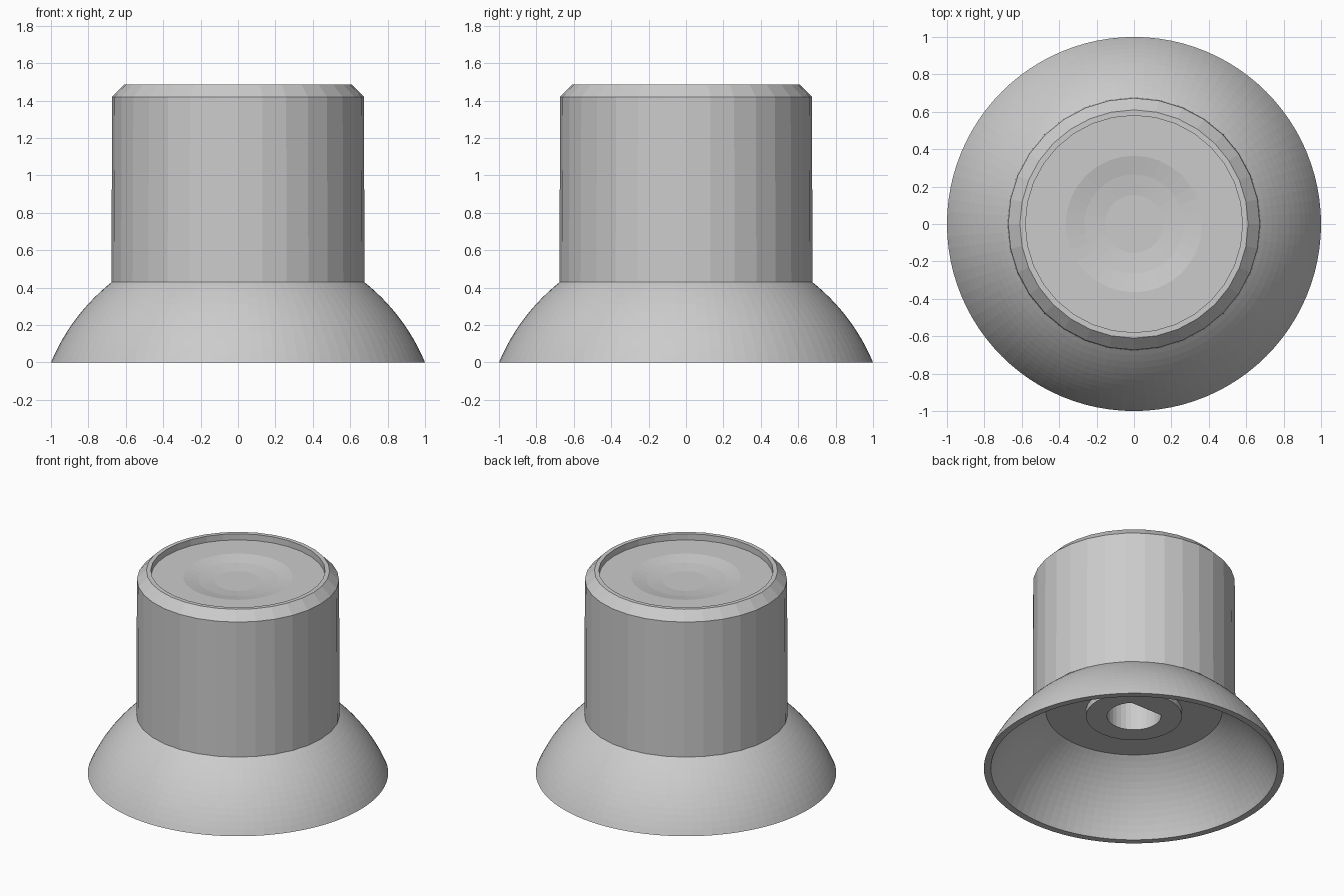
import bpy, bmesh, math

if "Cube" in bpy.data.objects:
    bpy.data.objects.remove(bpy.data.objects["Cube"])

grey = bpy.data.materials.new("light grey plastic")
grey.diffuse_color = (0.6, 0.6, 0.6, 1)
grey.use_nodes = True
grey.node_tree.nodes["Principled BSDF"].inputs["Base Color"].default_value = grey.diffuse_color


def ring(bm, r, z, n, flat=None):
    """Ring of vertices, optionally cut off at y = flat."""
    pts = []
    for i in range(n):
        a = 2 * math.pi * i / n
        y = r * math.sin(a)
        pts.append(bm.verts.new((r * math.cos(a), y if flat is None else min(y, flat), z)))
    return pts


def lathe(name, profile, n, cap=False):
    """Join rings (radius, height[, flat]) into a surface, listed upwards on the outside."""
    bm = bmesh.new()
    rings = [ring(bm, p[0], p[1], n, p[2] if len(p) > 2 else None) for p in profile]
    for a, b in zip(rings, rings[1:]):
        for i in range(n):
            j = (i + 1) % n
            bm.faces.new((a[i], a[j], b[j], b[i]))
    if cap:
        bm.faces.new(rings[-1])
    me = bpy.data.meshes.new(name)
    bm.to_mesh(me)
    bm.free()
    me.materials.append(grey)
    ob = bpy.data.objects.new(name, me)
    bpy.context.collection.objects.link(ob)
    return ob


def arc(r0, r1, rad, zc, steps):
    """Points on a sphere profile centred at height zc, from radius r0 to r1."""
    a0, a1 = math.acos(r0 / rad), math.acos(r1 / rad)
    return [(rad * math.cos(a0 + (a1 - a0) * i / steps),
             zc + rad * math.sin(a0 + (a1 - a0) * i / steps)) for i in range(steps + 1)]


# Flared hollow skirt: ceiling, inner wall, bottom lip, outer wall
inner = arc(0.587, 0.953, 1.041, -0.418, 12)
outer = arc(1.0, 0.665, 1.0838, -0.418, 12)
inner[-1], outer[0] = (0.953, 0), (1.0, 0)
lathe("skirt", [(0.31, inner[0][1])] + inner + outer, 96)

# Faceted grip with chamfered top, raised lip and finger dish
lathe("grip", [(0.677, 0.43), (0.673, 1.42), (0.61, 1.485), (0.58, 1.485),
               (0.58, 1.44), (0.365, 1.44), (0.265, 1.42), (0.155, 1.408)], 32, cap=True)

# Shaft boss with a blind D-shaped hole; its walls run inwards from the underside
boss = lathe("shaft_boss", [(0.18, 1.0, 0.127), (0.18, 0.40, 0.127),
                            (0.32, 0.40), (0.32, 0.445)], 32)
bm = bmesh.new()
bm.from_mesh(boss.data)
bm.verts.ensure_lookup_table()
bm.faces.new([bm.verts[i] for i in reversed(range(32))])
bmesh.ops.recalc_face_normals(bm, faces=bm.faces)
# The hole end faces down, towards the opening
end = max(bm.faces, key=lambda f: f.calc_center_median().z)
if end.normal.z > 0:
    bmesh.ops.reverse_faces(bm, faces=bm.faces)
bm.to_mesh(boss.data)
bm.free()
